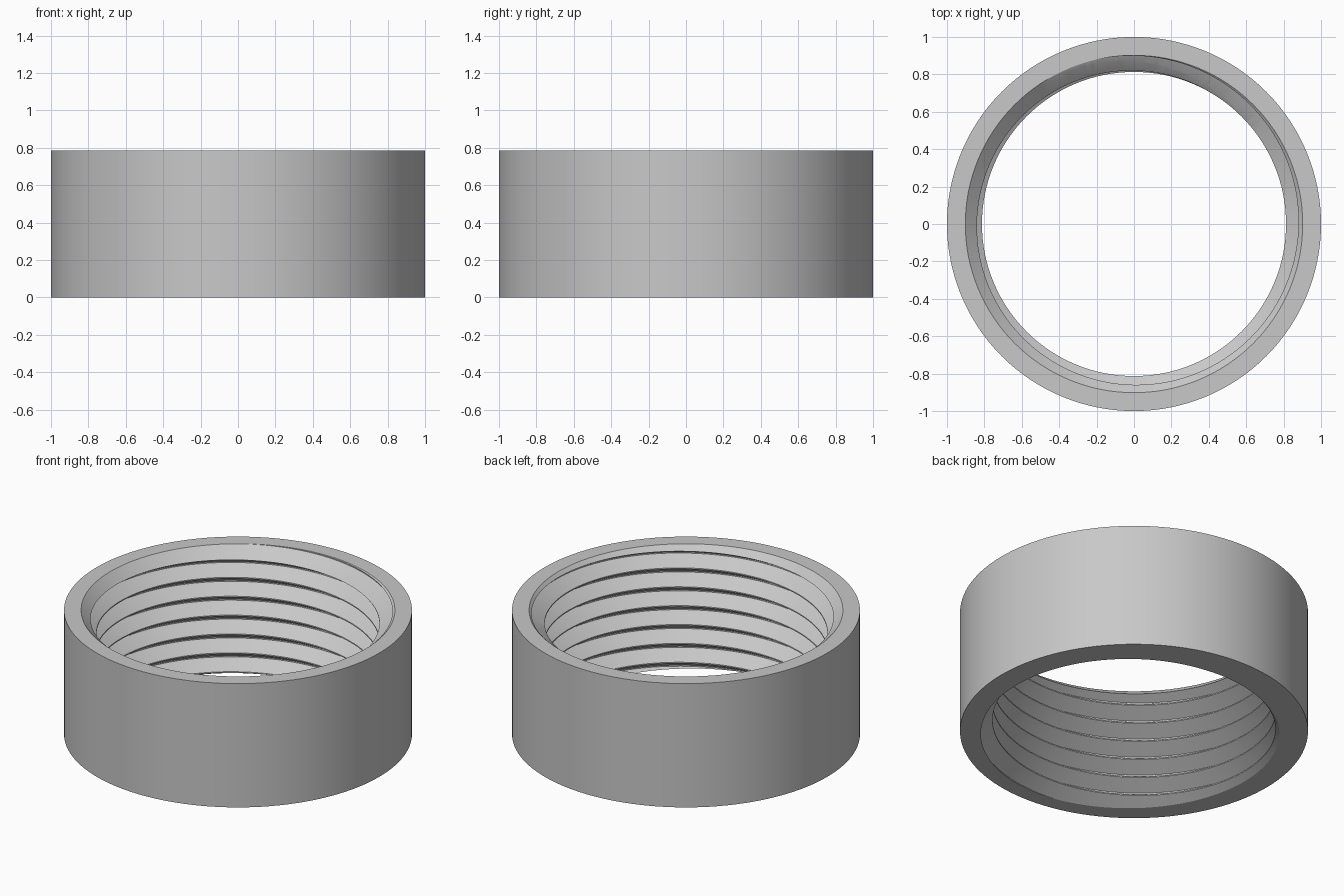
import bpy, bmesh, math

cube = bpy.data.objects.get("Cube")
if cube:
    bpy.data.objects.remove(cube, do_unlink=True)

HEIGHT, SEG = 0.785, 128
PITCH = HEIGHT / 6.56
CREST, ROOT, FLAT = 0.813, 0.902, 0.03   # thread radii, flat as part of pitch
START = -math.pi / 2                     # angle where the groove meets the base

grey = bpy.data.materials.new("plain grey")
grey.use_nodes = True
grey.diffuse_color = (0.58, 0.58, 0.58, 1)
grey.node_tree.nodes["Principled BSDF"].inputs["Base Color"].default_value = grey.diffuse_color


def make_object(name, bm):
    bmesh.ops.recalc_face_normals(bm, faces=bm.faces)
    mesh = bpy.data.meshes.new(name)
    bm.to_mesh(mesh)
    bm.free()
    obj = bpy.data.objects.new(name, mesh)
    mesh.materials.append(grey)
    bpy.context.collection.objects.link(obj)
    return obj


def cone(name, r_low, r_high, z_low, z_high):
    bm = bmesh.new()
    bmesh.ops.create_cone(bm, cap_ends=True, segments=SEG, radius1=r_low,
                          radius2=r_high, depth=z_high - z_low)
    bmesh.ops.translate(bm, verts=bm.verts, vec=(0, 0, (z_low + z_high) / 2))
    return make_object(name, bm)


def thread_cutter(name, first_turn, turns):
    # One pitch of the groove, swept as a continuous helix
    profile = [(-FLAT, ROOT), (FLAT, ROOT), (0.5 - FLAT, CREST), (0.5 + FLAT, CREST)]
    size = len(profile)
    bm = bmesh.new()
    columns = []
    for j in range(SEG):
        a = START + math.tau * j / SEG
        columns.append([bm.verts.new((r * math.cos(a), r * math.sin(a),
                                      PITCH * (first_turn + t + u + j / SEG)))
                        for t in range(turns) for u, r in profile])
    for j in range(SEG - 1):
        left, right = columns[j], columns[j + 1]
        for k in range(len(left) - 1):
            bm.faces.new((left[k], right[k], right[k + 1], left[k + 1]))
    # The last column joins the first one, a full pitch higher
    left, right = columns[-1], columns[0]
    for k in range(len(left) - size - 1):
        bm.faces.new((left[k], right[k + size], right[k + size + 1], left[k + 1]))
    # Close both open ends around the axis
    low = bm.verts.new((0, 0, PITCH * (first_turn - 1)))
    high = bm.verts.new((0, 0, PITCH * (first_turn + turns + 1)))
    for e in [e for e in bm.edges if e.is_boundary]:
        top = sum(v.co.z for v in e.verts) / 2 > HEIGHT / 2
        bm.faces.new((*e.verts, high if top else low))
    return make_object(name, bm)


# Outer body, internal thread and the lead-in chamfer at the top
ring = cone("threaded_ring", 1, 1, 0, HEIGHT)
thread = thread_cutter("thread_cutter", -3, 13)
LEAD = 0.1
chamfer = cone("chamfer_cutter", ROOT - 1.1 * LEAD, ROOT + 1.1 * LEAD,
               HEIGHT - LEAD, HEIGHT + LEAD)

bpy.ops.object.select_all(action='DESELECT')
bpy.context.view_layer.objects.active = ring
ring.select_set(True)
for cutter in (thread, chamfer):
    cutter.hide_render = True
    mod = ring.modifiers.new(cutter.name, 'BOOLEAN')
    mod.operation, mod.solver, mod.object = 'DIFFERENCE', 'EXACT', cutter
    bpy.ops.object.modifier_apply(modifier=mod.name)
    bpy.data.objects.remove(cutter, do_unlink=True)

bpy.ops.object.shade_smooth_by_angle(angle=math.radians(25))
